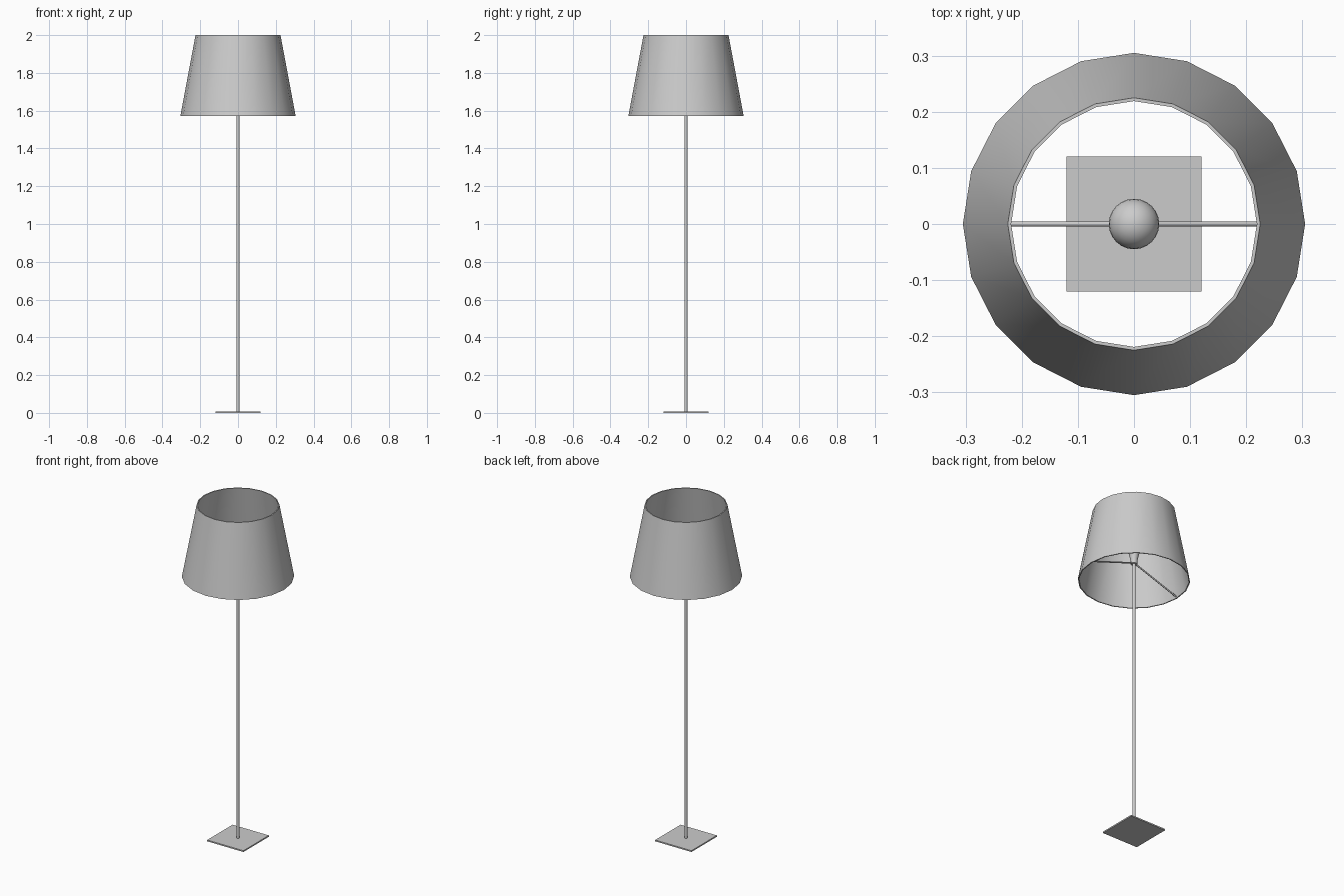
import bpy, bmesh, math
from mathutils import Vector

if "Cube" in bpy.data.objects:
    bpy.data.objects.remove(bpy.data.objects["Cube"])


def lathe(name, profile, sides, closed=False, angle=35):
    """Revolve (radius, z) points round the z axis; radius 0 makes a pole."""
    bm = bmesh.new()
    rings = []
    for r, z in profile:
        if r == 0:
            rings.append([bm.verts.new((0, 0, z))] * sides)
        else:
            rings.append([bm.verts.new((r * math.cos(math.tau * i / sides),
                                        r * math.sin(math.tau * i / sides), z))
                          for i in range(sides)])
    pairs = list(zip(rings, rings[1:]))
    if closed:
        pairs.append((rings[-1], rings[0]))
    for a, b in pairs:
        for i in range(sides):
            j = (i + 1) % sides
            bm.faces.new(dict.fromkeys((a[i], a[j], b[j], b[i])))
    bmesh.ops.recalc_face_normals(bm, faces=bm.faces)
    mesh = bpy.data.meshes.new(name)
    bm.to_mesh(mesh)
    bm.free()
    ob = bpy.data.objects.new(name, mesh)
    bpy.context.collection.objects.link(ob)
    smooth(ob, angle)
    return ob


def smooth(ob, angle=35):
    bpy.ops.object.select_all(action='DESELECT')
    ob.select_set(True)
    bpy.context.view_layer.objects.active = ob
    bpy.ops.object.shade_smooth_by_angle(angle=math.radians(angle))


def rod(name, start, end, radius, sides=8):
    a, b = Vector(start), Vector(end)
    bpy.ops.mesh.primitive_cylinder_add(vertices=sides, radius=radius,
                                        depth=(b - a).length, location=(a + b) / 2)
    ob = bpy.context.object
    ob.name = name
    ob.rotation_euler = (b - a).to_track_quat('Z', 'Y').to_euler()
    smooth(ob, 50)
    return ob


# Square base plate
bpy.ops.mesh.primitive_cube_add(size=1, location=(0, 0, 0.004))
base = bpy.context.object
base.name = "base_plate"
base.scale = (0.24, 0.24, 0.008)

# Pole
rod("pole", (0, 0, 0.006), (0, 0, 1.69), 0.009, 12)

# Tapered 20-sided shade with a thin wall
lathe("lamp_shade", [(0.305, 1.573), (0.225, 2.0), (0.219, 2.0), (0.299, 1.573)],
      20, closed=True)

# Pear-shaped bulb, its round top built from an arc
arc = [(0.045 * math.cos(math.radians(t)), 1.785 + 0.045 * math.sin(math.radians(t)))
       for t in range(-30, 90, 15)]
lathe("bulb", [(0, 1.675), (0.018, 1.675), (0.02, 1.705), (0.028, 1.74)]
      + arc + [(0, 1.83)], 24)

# Struts sloping from the bulb socket down to the lower rim
for side, label in ((-1, "left"), (1, "right")):
    rod(label + "_strut", (0, 0, 1.683), (side * 0.299, 0, 1.583), 0.0045)
